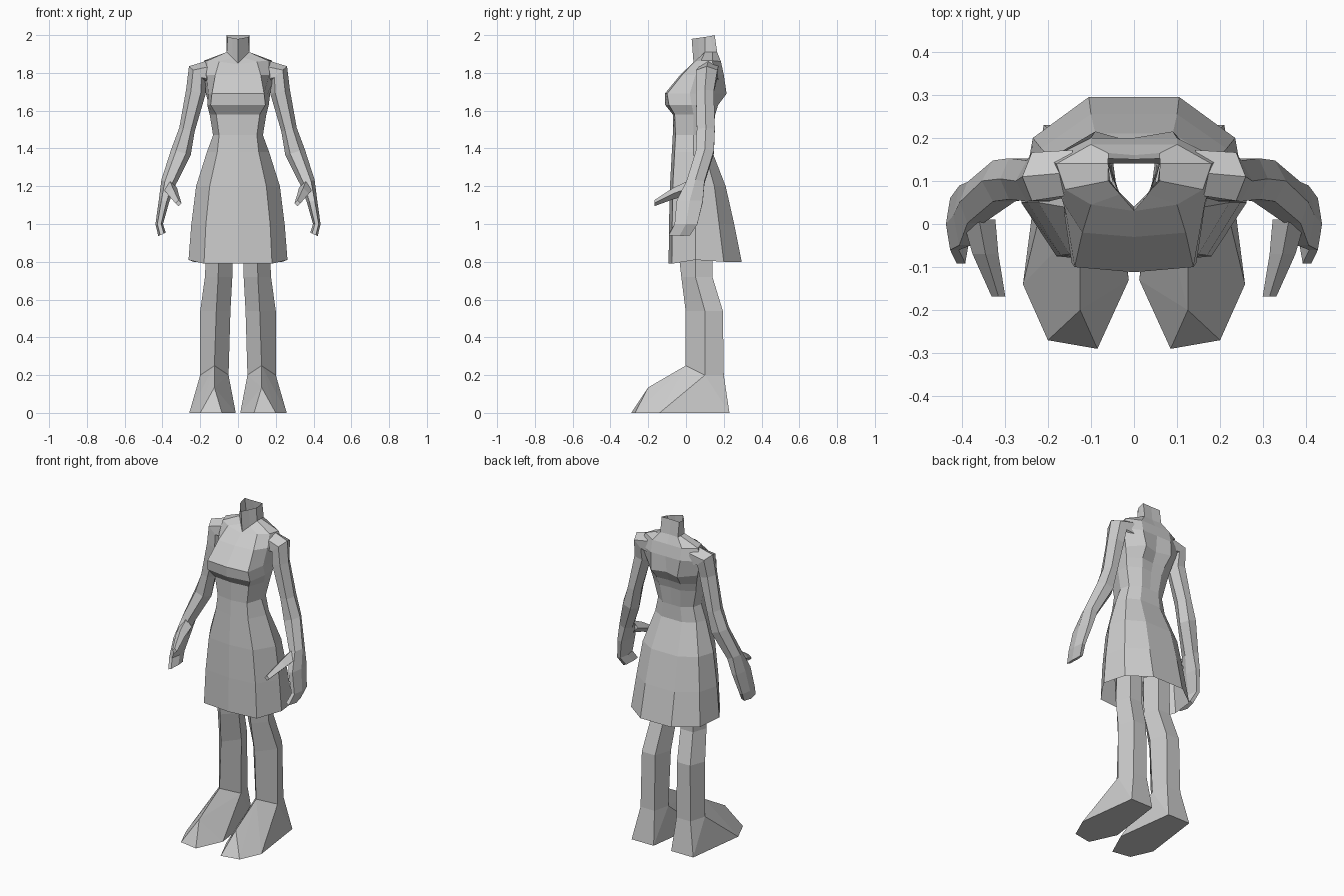
import bpy, bmesh, math
from mathutils import Vector

if "Cube" in bpy.data.objects:
    bpy.data.objects.remove(bpy.data.objects["Cube"])

grey = bpy.data.materials.new("plain_grey")
grey.diffuse_color = (0.6, 0.6, 0.6, 1)
grey.use_nodes = True
grey.node_tree.nodes["Principled BSDF"].inputs["Base Color"].default_value = grey.diffuse_color


def finish(bm, name, sx=1):
    """Turn a bmesh into a flat-shaded object, optionally mirrored in x."""
    bmesh.ops.remove_doubles(bm, verts=bm.verts, dist=0.0005)
    for v in bm.verts:
        v.co.x *= sx
    bmesh.ops.recalc_face_normals(bm, faces=bm.faces)
    me = bpy.data.meshes.new(name)
    bm.to_mesh(me)
    bm.free()
    me.materials.append(grey)
    ob = bpy.data.objects.new(name, me)
    bpy.context.collection.objects.link(ob)


def loft(bm, rings, cap_end=False):
    rows = [[bm.verts.new(p) for p in r] for r in rings]
    n = len(rows[0])
    for a, b in zip(rows, rows[1:]):
        for i in range(n):
            j = (i + 1) % n
            bm.faces.new((a[i], a[j], b[j], b[i]))
    if cap_end:
        bm.faces.new(rows[-1])
    return rows


def sym(z, pts):
    """Full ring from a half outline running front centre to back centre."""
    half = [(p[0], p[1], p[2] if len(p) > 2 else z) for p in pts]
    return half + [(-x, y, h) for x, y, h in half[-2:0:-1]]


def oval(x, y, z, a, b, tilt, n=6):
    """Cross-section tilted about the y axis."""
    t = math.radians(tilt)
    u = Vector((math.cos(t), 0, math.sin(t)))
    out = []
    for i in range(n):
        k = 2 * math.pi * i / n
        out.append(Vector((x, y, z)) + u * a * math.cos(k) + Vector((0, b * math.sin(k), 0)))
    return out


# dress: open skirt up to the waist, then bust, shoulders and collar
waist = sym(1.47, [(0, -.07), (.1, -.055), (.132, .04), (.12, .1), (.06, .14), (0, .14)])
collar = sym(1.91, [(0, .04, 1.85), (.03, .07, 1.88), (.06, .1), (.06, .14), (.06, .165), (0, .16)])
skirt = [
    sym(.80, [(0, -.092, .79), (.18, -.075, .79), (.262, .05, .81), (.235, .2), (.105, .295), (0, .295)]),
    sym(1.0, [(0, -.09), (.17, -.073), (.247, .05), (.215, .175), (.1, .255), (0, .255)]),
    sym(1.2, [(0, -.085), (.15, -.07), (.222, .05), (.19, .15), (.09, .21), (0, .21)]),
    sym(1.38, [(0, -.075), (.11, -.06), (.165, .04), (.14, .1), (.07, .14), (0, .14)]),
    waist]
bodice = [
    waist,
    sym(1.58, [(0, -.07), (.115, -.06), (.15, .04), (.145, .11), (.07, .155), (0, .15)]),
    sym(1.63, [(0, -.11), (.145, -.09), (.163, .03), (.155, .12), (.08, .17), (0, .165)]),
    sym(1.69, [(0, -.112), (.138, -.1), (.157, .02), (.17, .13), (.09, .215), (0, .19)]),
    sym(1.79, [(0, -.03), (.12, -.02), (.165, .05), (.2, .15), (.1, .2), (0, .2)]),
    sym(1.86, [(0, .03, 1.845), (.1, .045), (.16, .08, 1.865), (.18, .14, 1.865), (.1, .185), (0, .185)]),
    collar]
bm = bmesh.new()
loft(bm, skirt)
finish(bm, "skirt")
bm = bmesh.new()
loft(bm, bodice)
finish(bm, "bodice")

# neck: short open tube with a pointed front
bm = bmesh.new()
loft(bm, [collar, sym(2.0, [(0, .03, 1.98), (.03, .065, 1.985), (.055, .1, 1.99),
                            (.06, .13, 1.995), (.06, .152), (0, .15)])])
finish(bm, "neck")

for side, sx in (("right", 1), ("left", -1)):
    # arm and cupped hand
    bm = bmesh.new()
    loft(bm, [oval(.14, .12, 1.80, .07, .06, 85),
              oval(.215, .11, 1.795, .06, .065, 42),
              oval(.223, .1, 1.70, .053, .055, 12),
              oval(.27, .105, 1.50, .042, .055, 12),
              oval(.302, .1, 1.38, .054, .055, 18),
              oval(.368, .05, 1.22, .04, .055, 20),
              oval(.392, .02, 1.12, .028, .08, 10),
              oval(.417, .0, 1.0, .02, .07, 0),
              oval(.402, -.035, .945, .022, .065, -25)], True)
    finish(bm, side + "_arm", sx)

    # thumb
    bm = bmesh.new()
    rings = []
    for x, y, z, r in ((.36, .01, 1.19, .038), (.345, -.07, 1.16, .03), (.315, -.168, 1.11, .016)):
        rings.append([(x - r, y, z), (x, y, z + r), (x + r, y, z), (x, y, z - r)])
    loft(bm, rings, True)
    finish(bm, side + "_thumb", sx)

    # leg with a ridged shin
    leg = [[(x, y, .95) for x, y in ((.1, -.05), (.165, .05), (.14, .14), (.06, .14), (.025, .05))],
           [(x, y, .72) for x, y in ((.105, -.025), (.175, .05), (.145, .14), (.06, .14), (.03, .05))],
           [(x, y, .54) for x, y in ((.115, -.002), (.2, .1), (.165, .195), (.075, .195), (.04, .09))],
           [(.125, -.002, .25), (.2, .1, .2), (.17, .2, .2), (.075, .2, .2), (.05, .1, .2)]]
    bm = bmesh.new()
    loft(bm, leg)
    finish(bm, side + "_leg", sx)

    # foot: hull from the ankle ring down to the sole
    bm = bmesh.new()
    ankle = [bm.verts.new(p) for p in leg[-1]]
    for p in ((.125, -.2, .135), (.258, -.14, 0), (.2, -.27, 0), (.085, -.29, 0),
              (.012, -.13, 0), (.06, .23, 0), (.21, .23, 0)):
        bm.verts.new(p)
    bmesh.ops.convex_hull(bm, input=bm.verts)
    inner = [f for f in bm.faces if all(v in ankle for v in f.verts)]
    bmesh.ops.delete(bm, geom=inner, context='FACES_ONLY')
    finish(bm, side + "_foot", sx)
